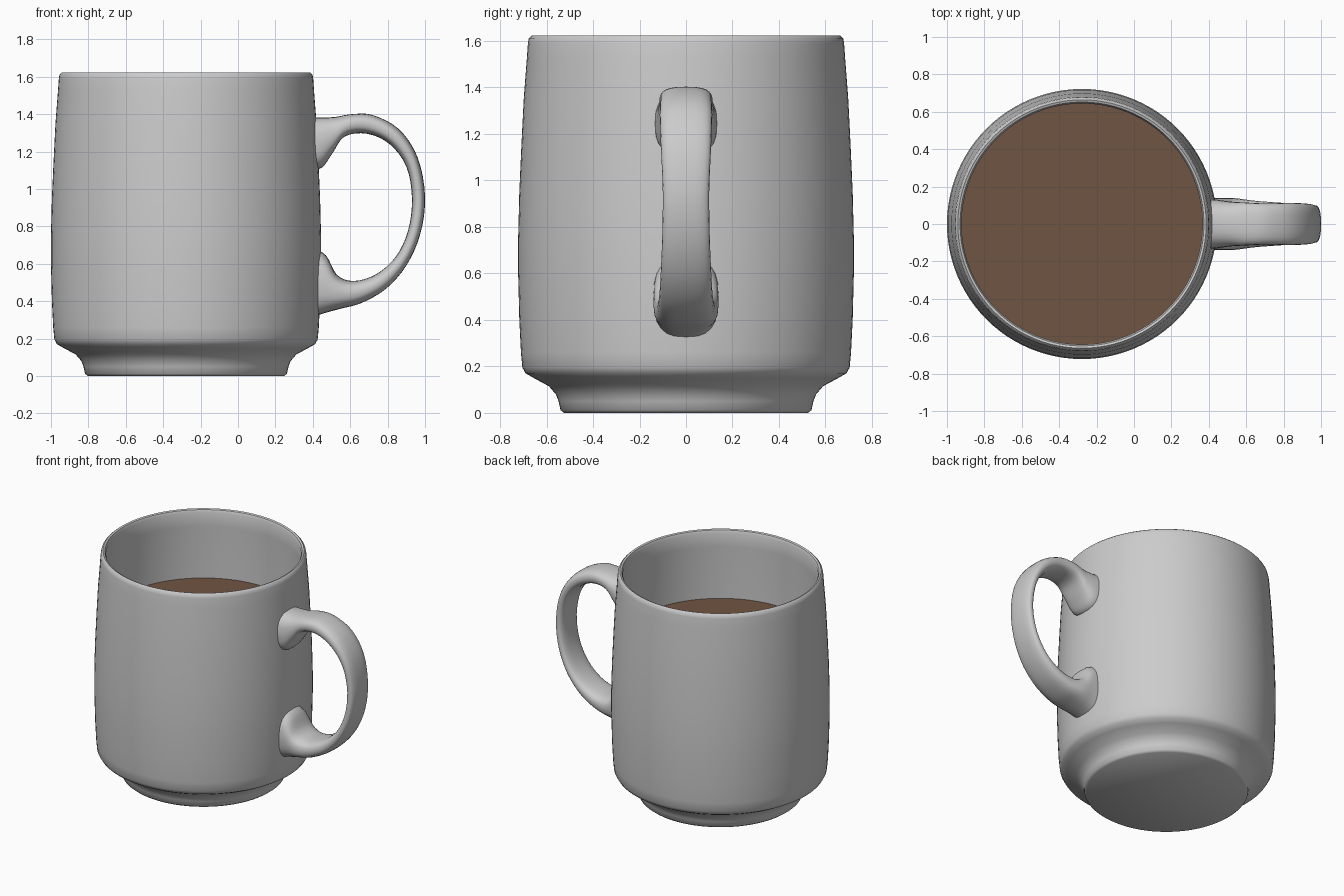
import bpy, bmesh, math
from mathutils import Vector

if "Cube" in bpy.data.objects:
    bpy.data.objects.remove(bpy.data.objects["Cube"])

CX = -0.278      # axis of the cup
SEG = 96


def finish(name, bm, angle=40):
    bmesh.ops.recalc_face_normals(bm, faces=bm.faces)
    me = bpy.data.meshes.new(name)
    bm.to_mesh(me)
    bm.free()
    ob = bpy.data.objects.new(name, me)
    bpy.context.collection.objects.link(ob)
    bpy.ops.object.select_all(action='DESELECT')
    ob.select_set(True)
    bpy.context.view_layer.objects.active = ob
    bpy.ops.object.shade_smooth_by_angle(angle=math.radians(angle))
    return ob


def skin(bm, loops):
    """Bridge closed rings of points and cap both ends."""
    rings = [[bm.verts.new(p) for p in loop] for loop in loops]
    n = len(rings[0])
    for a, b in zip(rings, rings[1:]):
        for i in range(n):
            j = (i + 1) % n
            bm.faces.new((a[i], a[j], b[j], b[i]))
    bm.faces.new(rings[0])
    bm.faces.new(rings[-1])


def circle(r, z):
    return [(CX + r * math.cos(2 * math.pi * i / SEG),
             r * math.sin(2 * math.pi * i / SEG), z) for i in range(SEG)]


def smooth_path(pts, steps):
    """Catmull-Rom interpolation of tuples."""
    pts = [Vector(p) for p in pts]
    pts = [2 * pts[0] - pts[1]] + pts + [2 * pts[-1] - pts[-2]]
    out = []
    for a, b, c, d in zip(pts, pts[1:], pts[2:], pts[3:]):
        for k in range(steps):
            t = k / steps
            out.append(0.5 * (2 * b + (c - a) * t + (2 * a - 5 * b + 4 * c - d) * t ** 2
                              + (3 * b - a - 3 * c + d) * t ** 3))
    return out + [pts[-2]]


# Cup: foot, shoulder, outer wall, rim, inner wall and floor (radius, z)
profile = [(0.525, 0.0), (0.54, 0.012), (0.548, 0.05), (0.56, 0.08), (0.59, 0.115),
           (0.655, 0.15), (0.69, 0.17), (0.704, 0.195), (0.71, 0.26), (0.717, 0.4),
           (0.722, 0.6), (0.722, 0.75), (0.717, 0.95), (0.708, 1.15), (0.698, 1.35),
           (0.685, 1.52), (0.68, 1.59), (0.676, 1.612), (0.664, 1.623), (0.652, 1.618),
           (0.644, 1.6), (0.648, 1.5), (0.652, 1.1), (0.652, 0.35), (0.6, 0.24), (0.5, 0.2)]
bm = bmesh.new()
skin(bm, [circle(r, z) for r, z in profile])
finish("cup", bm)

# Coffee surface
bm = bmesh.new()
bm.faces.new([bm.verts.new(p) for p in circle(0.652, 1.12)])
coffee = finish("coffee", bm)
mat = bpy.data.materials.new("coffee_brown")
mat.diffuse_color = (0.16, 0.09, 0.055, 1)
mat.use_nodes = True
mat.node_tree.nodes["Principled BSDF"].inputs["Base Color"].default_value = mat.diffuse_color
coffee.data.materials.append(mat)

# Handle stations: outer edge (x, z), inner edge (x, z), half width
stations = [(0.39, 1.385, 0.39, 1.10, 0.135), (0.44, 1.382, 0.45, 1.115, 0.13),
            (0.52, 1.385, 0.505, 1.19, 0.12), (0.61, 1.40, 0.57, 1.28, 0.115),
            (0.72, 1.395, 0.69, 1.295, 0.11), (0.86, 1.32, 0.81, 1.24, 0.113),
            (0.96, 1.17, 0.90, 1.12, 0.108), (1.0, 0.96, 0.93, 0.95, 0.1),
            (0.975, 0.76, 0.91, 0.78, 0.102), (0.90, 0.59, 0.845, 0.64, 0.108),
            (0.79, 0.465, 0.74, 0.545, 0.115), (0.66, 0.39, 0.62, 0.508, 0.125),
            (0.55, 0.36, 0.53, 0.54, 0.138), (0.46, 0.335, 0.47, 0.645, 0.14),
            (0.39, 0.31, 0.39, 0.69, 0.14)]
# Vector needs at most 4 values, so edges and widths are smoothed separately
edges = smooth_path([s[:4] for s in stations], 4)
widths = smooth_path([(s[4], 0) for s in stations], 4)
loops = []
for e, w in zip(edges, widths):
    outer, inner = Vector((e[0], 0, e[1])), Vector((e[2], 0, e[3]))
    mid, half = (outer + inner) / 2, (outer - inner) / 2
    loop = []
    for i in range(24):
        a = 2 * math.pi * i / 24
        c, s = math.cos(a), math.sin(a)
        u = math.copysign(abs(c) ** 0.75, c)
        v = math.copysign(abs(s) ** 0.75, s)
        loop.append(mid + half * u + Vector((0, w[0] * v, 0)))
    loops.append(loop)
bm = bmesh.new()
skin(bm, loops)
finish("handle", bm, 60)
